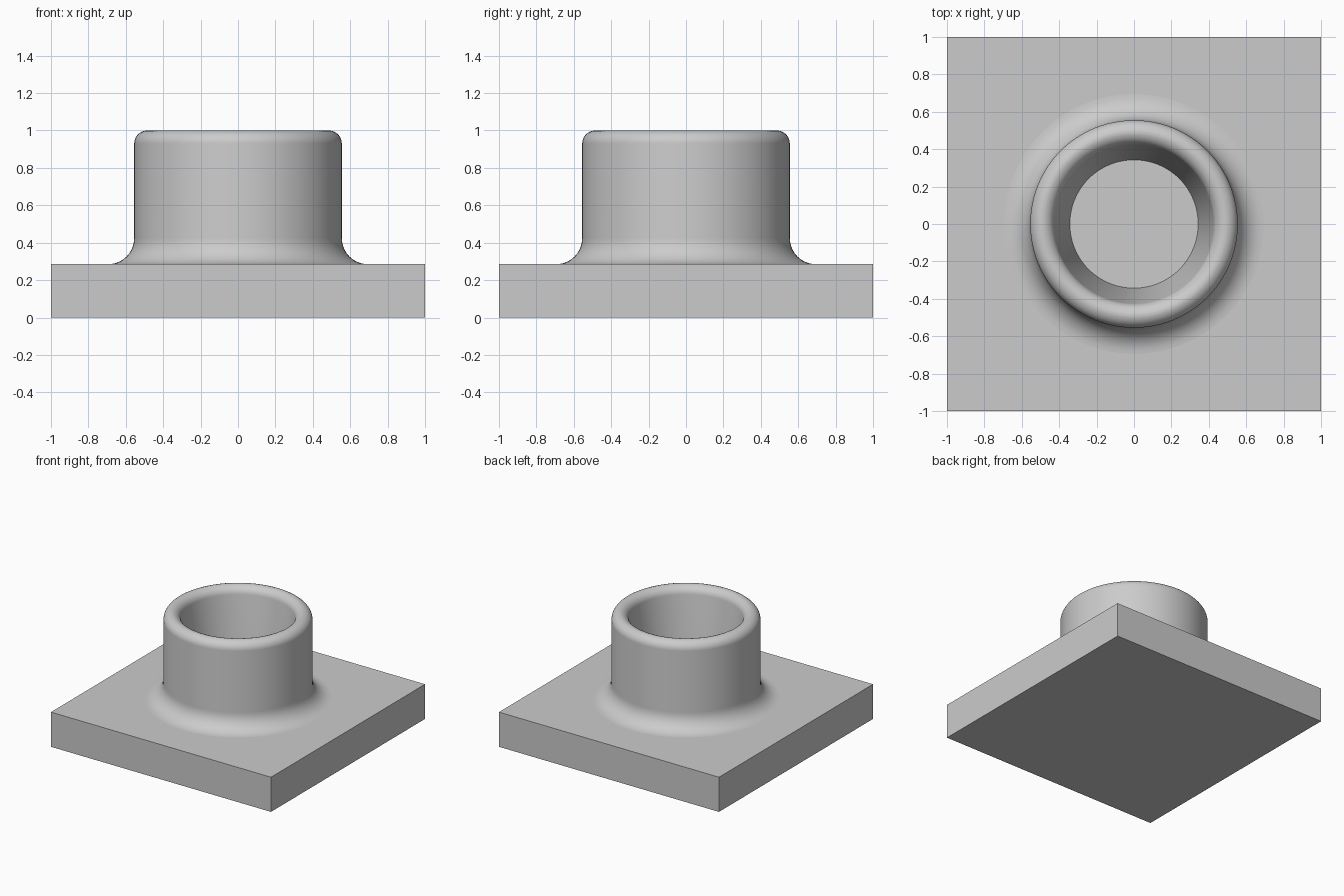
import bpy, bmesh, math

if "Cube" in bpy.data.objects:
    bpy.data.objects.remove(bpy.data.objects["Cube"])

grey = bpy.data.materials.new("light grey")
grey.diffuse_color = (0.6, 0.6, 0.6, 1)
grey.use_nodes = True
grey.node_tree.nodes["Principled BSDF"].inputs["Base Color"].default_value = grey.diffuse_color

PLATE_TOP = 0.285
SEGMENTS = 96


def add_object(name, bm):
    bmesh.ops.recalc_face_normals(bm, faces=bm.faces)
    mesh = bpy.data.meshes.new(name)
    bm.to_mesh(mesh)
    bm.free()
    mesh.materials.append(grey)
    obj = bpy.data.objects.new(name, mesh)
    bpy.context.collection.objects.link(obj)
    return obj


def arc(cx, cz, radius, start, end, steps=10):
    """Points of a circular arc in the radius/height plane, in degrees."""
    angles = [math.radians(start + (end - start) * i / steps) for i in range(steps + 1)]
    return [(cx + radius * math.cos(a), cz + radius * math.sin(a)) for a in angles]


# Square base plate
bm = bmesh.new()
bmesh.ops.create_cube(bm, size=1)
for v in bm.verts:
    v.co = (v.co.x * 2, v.co.y * 2, (v.co.z + 0.5) * PLATE_TOP)
add_object("base_plate", bm)

# Hollow collar: root fillet, straight outside, rounded rim, tapered bore
profile = arc(0.695, PLATE_TOP + 0.14, 0.14, 270, 180)
profile += arc(0.485, 0.93, 0.07, 0, 90)
profile += arc(0.495, 0.93, 0.07, 90, 173)
profile.append((0.343, PLATE_TOP))

bm = bmesh.new()
rings = []
for r, z in profile:
    rings.append([bm.verts.new((r * math.cos(t), r * math.sin(t), z))
                  for t in (2 * math.pi * i / SEGMENTS for i in range(SEGMENTS))])
for a, b in zip(rings, rings[1:]):
    for i in range(SEGMENTS):
        j = (i + 1) % SEGMENTS
        bm.faces.new((a[i], a[j], b[j], b[i]))
bmesh.ops.remove_doubles(bm, verts=bm.verts, dist=0.0005)
collar = add_object("collar", bm)

bpy.context.view_layer.objects.active = collar
collar.select_set(True)
bpy.ops.object.shade_smooth_by_angle(angle=math.radians(35))
